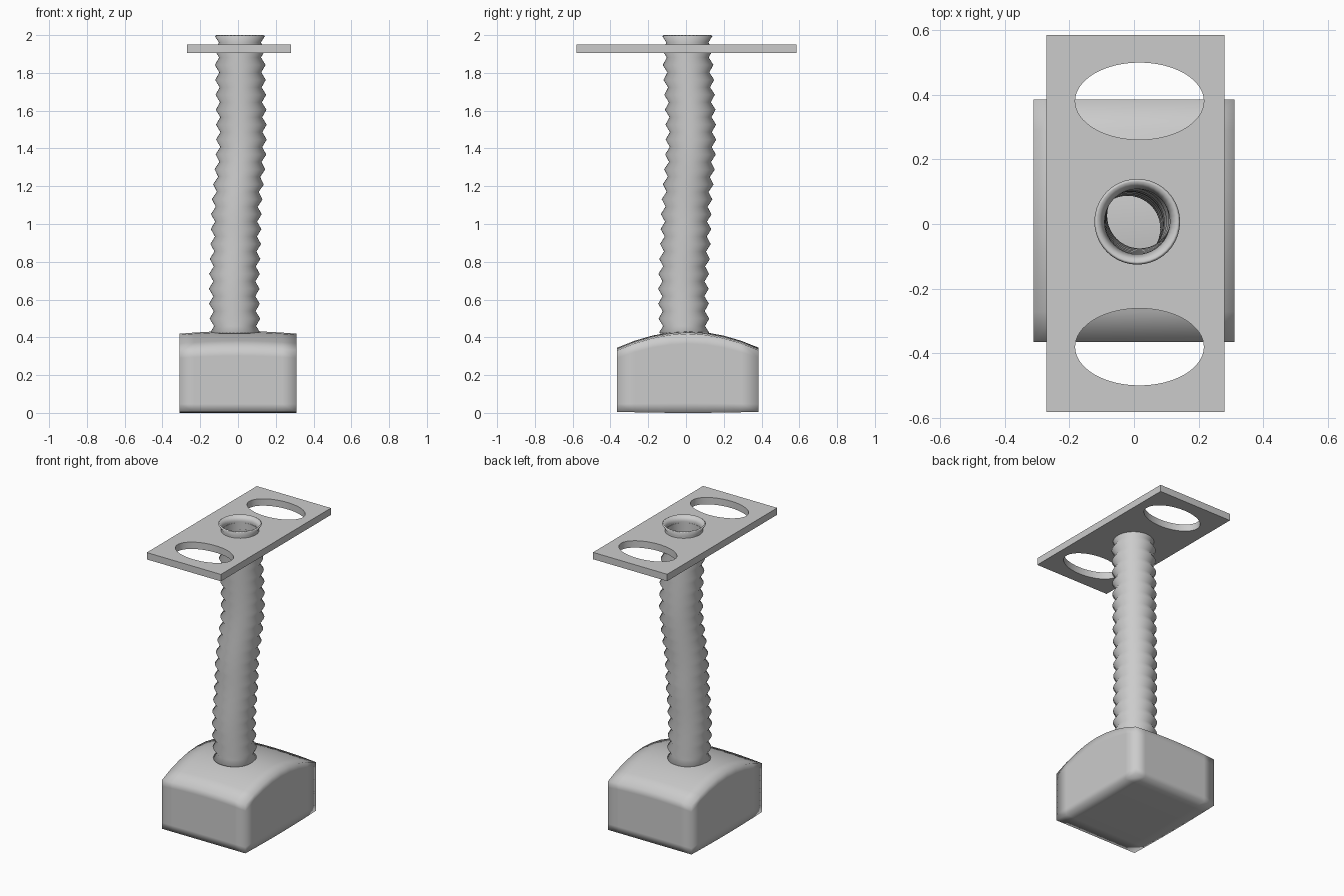
import bpy, bmesh, math
from mathutils import Vector

if "Cube" in bpy.data.objects:
    bpy.data.objects.remove(bpy.data.objects["Cube"], do_unlink=True)

grey = bpy.data.materials.new("plain grey")
grey.use_nodes = True
grey.diffuse_color = (0.6, 0.6, 0.6, 1)
grey.node_tree.nodes["Principled BSDF"].inputs["Base Color"].default_value = (0.6, 0.6, 0.6, 1)


def make_object(name, bm):
    bmesh.ops.recalc_face_normals(bm, faces=bm.faces)
    for f in bm.faces:
        f.smooth = True
    mesh = bpy.data.meshes.new(name)
    bm.to_mesh(mesh)
    bm.free()
    mesh.materials.append(grey)
    obj = bpy.data.objects.new(name, mesh)
    bpy.context.collection.objects.link(obj)
    return obj


def smoothstep_path(points, z):
    # Eased interpolation through (z, x, y) stations
    for a, b in zip(points, points[1:]):
        if z <= b[0]:
            t = max(0, (z - a[0]) / (b[0] - a[0]))
            t = t * t * (3 - 2 * t)
            return Vector(a).lerp(Vector(b), t)
    return Vector(points[-1])


# Base block: subdivided box with a domed top
bm = bmesh.new()
bmesh.ops.create_cube(bm, size=2)
bmesh.ops.subdivide_edges(bm, edges=bm.edges[:], cuts=7, use_grid_fill=True)
for v in bm.verts:
    x, y, h = v.co
    top = 0.433 - 0.014 * x * x - 0.088 * abs(y) ** 1.9
    bottom = 0.006 * y * y
    v.co = (0.31 * x, 0.01 + 0.375 * y, bottom + (top - bottom) * (h + 1) / 2)
make_object("base_block", bm)

# Corrugated tube: alternating wide and narrow rings along a slight bend
bend = [(0.42, -0.015, -0.01), (0.65, -0.02, -0.014), (1.0, -0.01, 0.0),
        (1.45, 0.018, 0.026), (2.0, 0.01, 0.007)]
sides, ridges = 40, 20
steps = 2 * ridges
bm = bmesh.new()
rings = []
for i in range(steps + 1):
    z = 0.42 + (2.0 - 0.42) * i / steps
    _, cx, cy = smoothstep_path(bend, z)
    r = 0.124 if i % 2 == 0 else 0.101
    rings.append([bm.verts.new((cx + r * math.cos(a), cy + r * math.sin(a), z))
                  for a in (2 * math.pi * k / sides for k in range(sides))])
for low, high in zip(rings, rings[1:]):
    for k in range(sides):
        n = (k + 1) % sides
        bm.faces.new((low[k], low[n], high[n], high[k]))
tube = make_object("corrugated_tube", bm)
wall = tube.modifiers.new("wall", "SOLIDIFY")
wall.thickness = 0.01
wall.offset = -1

# Top plate with two oval openings and a round one for the tube
bm = bmesh.new()
bmesh.ops.create_cube(bm, size=1)
for v in bm.verts:
    v.co = (0.005 + 0.55 * v.co.x, 0.002 + 1.166 * v.co.y, 1.928 + 0.046 * v.co.z)
plate = make_object("top_plate", bm)


def cut_hole(name, x, y, rx, ry):
    bm = bmesh.new()
    bmesh.ops.create_cone(bm, cap_ends=True, segments=64, radius1=1, radius2=1, depth=1)
    for v in bm.verts:
        v.co = (x + rx * v.co.x, y + ry * v.co.y, 1.93 + 0.3 * v.co.z)
    cutter = make_object(name, bm)
    cutter.hide_render = True
    cutter.hide_set(True)
    cutter.display_type = "WIRE"
    mod = plate.modifiers.new(name, "BOOLEAN")
    mod.object = cutter
    mod.operation = "DIFFERENCE"
    mod.solver = "EXACT"


for side, y in (("front", -0.38), ("back", 0.38)):
    cut_hole(side + "_oval_cutter", 0.017, y, 0.199, 0.119)
cut_hole("tube_hole_cutter", 0.01, 0.007, 0.105, 0.105)

# Crisp shading on the plate rims
bpy.ops.object.select_all(action="DESELECT")
plate.select_set(True)
bpy.context.view_layer.objects.active = plate
for mod in list(plate.modifiers):
    bpy.ops.object.modifier_apply(modifier=mod.name)
bpy.ops.object.shade_smooth_by_angle(angle=math.radians(40))
for obj in list(bpy.data.objects):
    if obj.name.endswith("_cutter"):
        bpy.data.objects.remove(obj, do_unlink=True)
